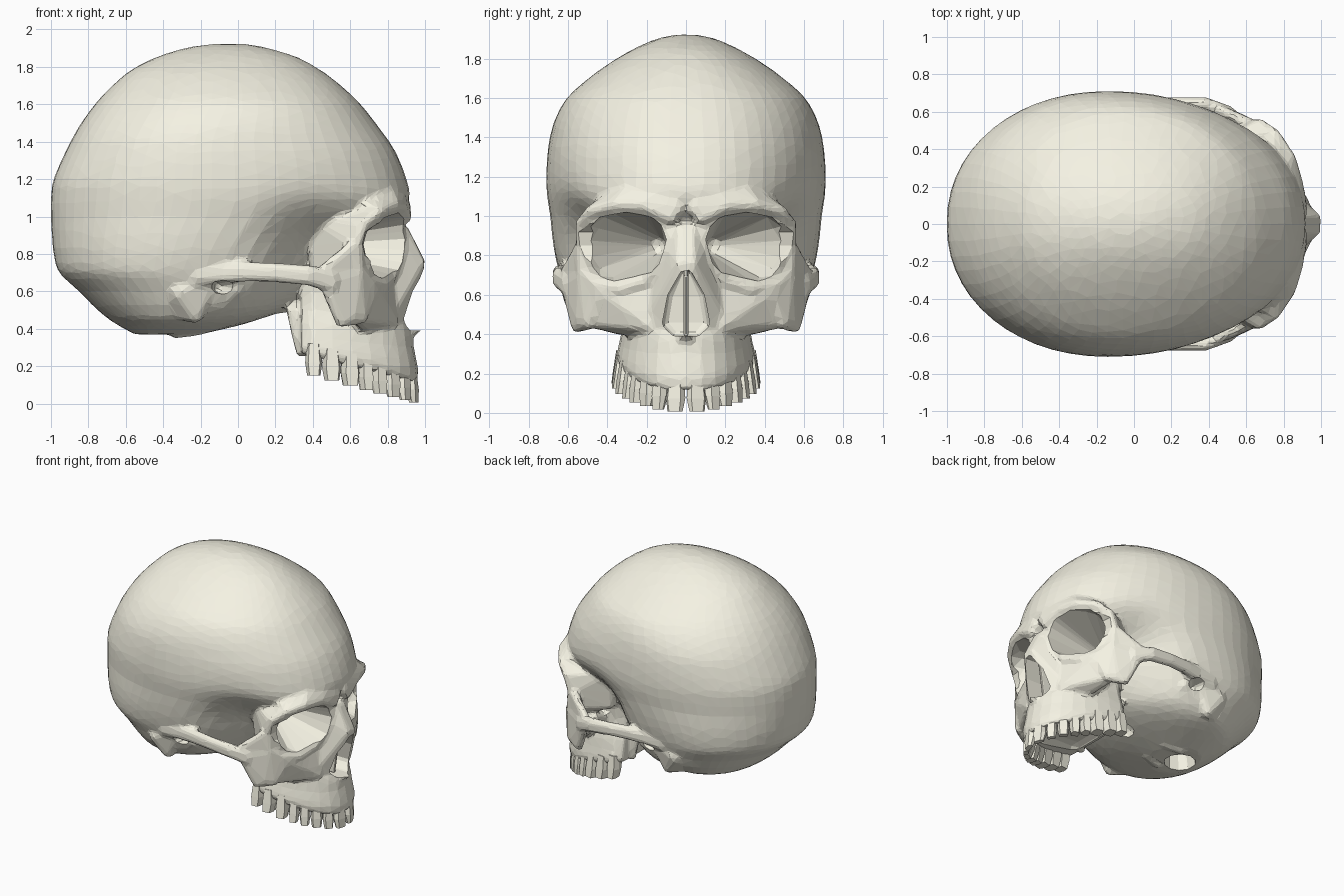
import bpy, bmesh, math
from mathutils import Vector

if "Cube" in bpy.data.objects:
    bpy.data.objects.remove(bpy.data.objects["Cube"])

tmp = bmesh.new()
bmesh.ops.create_icosphere(tmp, subdivisions=2, radius=1)
BALL = [v.co.copy() for v in tmp.verts]
tmp.free()
ivory = bpy.data.materials.new("ivory")
ivory.diffuse_color = (.91, .89, .77, 1)
ivory.use_nodes = True
ivory.node_tree.nodes["Principled BSDF"].inputs["Base Color"].default_value = ivory.diffuse_color

def hull(bm, balls, mirror=True):
    """Convex hull round a set of balls (x, y, z, r), mirrored across y."""
    for s in ((1, -1) if mirror else (1,)):
        part = bmesh.new()
        for x, y, z, r in balls:
            for d in BALL:
                part.verts.new(Vector((x, y * s, z)) + d * r)
        bmesh.ops.convex_hull(part, input=part.verts[:])
        loose = [v for v in part.verts if not v.link_faces]
        bmesh.ops.delete(part, geom=loose, context='VERTS')
        bmesh.ops.recalc_face_normals(part, faces=part.faces[:])
        me = bpy.data.meshes.new("part")
        part.to_mesh(me)
        part.free()
        bm.from_mesh(me)
        bpy.data.meshes.remove(me)

def chain(bm, balls, tall=0):
    up = [[(x, y, z + tall, r), (x, y, z - tall, r)] for x, y, z, r in balls]
    for a, b in zip(up, up[1:]):
        hull(bm, a + b)

def both(balls):
    return balls + [(x, -y, z, r) for x, y, z, r in balls]

def loft(bm, rings):
    vs = [[bm.verts.new(p) for p in ring] for ring in rings]
    n = len(vs[0])
    faces = [bm.faces.new(vs[0]), bm.faces.new(vs[-1])]
    for a, b in zip(vs, vs[1:]):
        for i in range(n):
            faces.append(bm.faces.new((a[i], a[(i + 1) % n], b[(i + 1) % n], b[i])))
    bmesh.ops.recalc_face_normals(bm, faces=faces)

def make(name, bm):
    me = bpy.data.meshes.new(name)
    bm.to_mesh(me)
    bm.free()
    me.materials.append(ivory)
    ob = bpy.data.objects.new(name, me)
    bpy.context.collection.objects.link(ob)
    return ob

def spow(v, e):
    return math.copysign(abs(v) ** e, v)

def smooth_rows(rows, steps=4):
    """Catmull-Rom interpolation between rows of numbers."""
    rows = [Vector(r) for r in rows]
    out = []
    for i in range(len(rows) - 1):
        a, b, c, d = rows[max(i - 1, 0)], rows[i], rows[i + 1], rows[min(i + 2, len(rows) - 1)]
        for t in [k / steps for k in range(steps)]:
            out.append(b + (c - a) * t / 2 + (a - b * 2.5 + c * 2 - d / 2) * t * t
                       + (b * 1.5 - a / 2 - c * 1.5 + d / 2) * t ** 3)
    return out + [rows[-1]]

bone = bmesh.new()
# Braincase: horizontal sections (z, back x, front x, half width)
sections = [(.37, -.55, -.2, .2), (.43, -.66, .05, .46), (.5, -.75, .25, .55),
            (.6, -.85, .45, .6), (.7, -.955, .57, .64), (.8, -.985, .66, .665),
            (.9, -.995, .75, .68), (1.0, -1.0, .86, .69), (1.1, -1.0, .915, .705),
            (1.2, -.985, .9, .71), (1.35, -.92, .84, .70), (1.48, -.85, .75, .67),
            (1.6, -.765, .655, .605), (1.7, -.67, .55, .495), (1.78, -.575, .445, .385),
            (1.85, -.44, .32, .265), (1.9, -.28, .16, .15), (1.922, -.14, .04, .05)]
rings = []
for z, xb, xf, w in smooth_rows(sections):
    xc = (xb + xf) / 2 + (-.1 if .5 < z < 1.6 else 0) * min(1, (z - .5) * 5, (1.6 - z) * 5)
    ring = []
    for i in range(56):
        t = math.tau * i / 56
        c, s = spow(math.cos(t), .96), spow(math.sin(t), .94)
        x = xc + (xf - xc if c > 0 else xc - xb) * c
        dent = .33 * math.exp(-((x - .43) / .24) ** 2 - ((z - .78) / .23) ** 2)
        dent += .25 * math.exp(-((x - .36) / .22) ** 2 - ((z - .55) / .13) ** 2)
        ring.append((x, w * s * (1 - dent), z))
    rings.append(ring)
loft(bone, rings)

# Upper jaw: arched sections (z, slope, front x, half width)
rings = []
for z, k, xf, w in smooth_rows([(.12, .25, .955, .335), (.18, .2, .965, .355), (.3, .1, .94, .34),
                                (.4, .05, .925, .325), (.5, 0, .86, .3), (.6, 0, .82, .29),
                                (.7, 0, .78, .3)], 2):
    pts = []
    for i in range(17):
        t = math.pi * (i / 16 - .5)
        pts.append((.4 + (xf - .4) * math.cos(t), w * spow(math.sin(t), .9)))
    pts += [(.34, w * .88), (.33, 0), (.34, -w * .88)]
    rings.append([(x, y, z + k * (.93 - x)) for x, y in pts])
loft(bone, rings)

# Nose bridge and spine
hull(bone, both([(.88, .03, .93, .03), (.98, .035, .755, .02), (.84, .09, .86, .035),
                 (.82, .16, .5, .04), (.97, .03, .7, .02), (.86, .09, .42, .035),
                 (.6, .02, .7, .1), (.6, .02, .88, .1)]), False)
hull(bone, [(.86, .05, .37, .04), (.86, -.05, .37, .04), (.965, 0, .395, .018)], False)

# Eye socket rims, solid socket block and brow
rim = [(.885, .08, 1.0, .045), (.87, .2, 1.055, .04), (.83, .35, 1.06, .038),
       (.75, .475, 1.025, .036), (.67, .53, .96, .034), (.63, .53, .85, .032),
       (.64, .52, .72, .036), (.7, .45, .645, .036), (.77, .33, .63, .036),
       (.81, .2, .67, .036), (.85, .12, .78, .036), (.865, .08, .9, .036)]
chain(bone, rim)
hull(bone, [(x - .02, y, z, r - .01) for x, y, z, r in rim] +
     [(.42, .37, .98, .03), (.42, .35, .72, .03), (.4, .1, .9, .05)])
hull(bone, [(.88, .05, 1.04, .048), (.865, .22, 1.06, .04), (.83, .35, 1.065, .035),
            (.74, .47, 1.03, .03), (.86, .05, 1.2, .02), (.79, .25, 1.2, .02), (.58, .4, 1.1, .03)])

# Cheekbones and arches
hull(bone, [(.64, .52, .70, .035), (.72, .42, .62, .035), (.61, .535, .47, .03),
            (.66, .49, .46, .035), (.46, .605, .655, .035), (.55, .555, .435, .03)])
hull(bone, [(.63, .53, .86, .03), (.64, .52, .72, .03), (.45, .612, .71, .03), (.6, .535, .6, .03)])
hull(bone, [(.8, .17, .62, .035), (.76, .3, .61, .035), (.72, .42, .61, .035), (.63, .5, .47, .035),
            (.83, .18, .44, .03), (.68, .28, .42, .035), (.52, .3, .58, .04), (.52, .4, .62, .03)])
chain(bone, [(.5, .595, .65, .04), (.38, .642, .685, .036), (.2, .645, .7, .032),
             (.05, .63, .705, .034), (-.08, .61, .7, .04), (-.22, .6, .69, .045)], .02)

# Mastoids, condyles, central base and wing plates
hull(bone, [(-.3, .55, .6, .08), (-.23, .54, .475, .045), (-.13, .57, .67, .04), (-.35, .47, .5, .05)])
hull(bone, [(-.02, .52, .62, .06), (-.02, .35, .5, .05), (-.1, .5, .55, .05)])
hull(bone, [(-.33, .13, .385, .04), (-.2, .1, .4, .035), (-.25, .1, .5, .05)])
hull(bone, [(-.1, 0, .5, .09), (.2, 0, .6, .1), (.5, 0, .62, .1)], False)
hull(bone, [(.38, .14, .52, .03), (.33, .19, .27, .022), (.42, .17, .29, .03), (.28, .2, .5, .025)])
skull = make("skull_bone", bone)

# Cutters: sockets, nasal opening, palate, rear nasal passage, foramen, ear canals
cut, side = bmesh.new(), bmesh.new()
hull(cut, [(.95, .24, .885, .14), (.76, .37, .875, .14), (.76, .37, .805, .135),
           (.95, .25, .81, .13), (1.1, .3, .86, .14), (.4, .15, .85, .05)])
hull(cut, both([(x, y, z, r) for x in (.66, 1.15) for y, z, r in
                ((.008, .70, .025), (.055, .59, .04), (.075, .46, .045), (.05, .43, .04))]), False)
hull(cut, both([(.74, .07, -.05, .1), (.74, .07, .13, .1),
                (.42, .13, -.05, .1), (.42, .13, .18, .1)]), False)
hull(cut, [(.1, 0, .4, .08), (.5, 0, .43, .08), (.1, 0, .42, .08)], False)
hull(cut, [(-.44, 0, .25, .13), (-.42, 0, .5, .1)], False)
hull(cut, [(-.13, .75, .62, .04), (-.06, .6, .62, .04), (-.1, .55, .62, .03)])
hull(side, [(.81, .38, .85, .13), (.78, .65, .85, .13)])
cutters = [make("cavity_cutter", cut), make("socket_side_cutter", side)]

# Fuse, carve, then reduce to flat facets
m = skull.modifiers.new("fuse", 'REMESH')
m.mode, m.voxel_size = 'VOXEL', .015
m = skull.modifiers.new("soften", 'SMOOTH')
m.factor, m.iterations = .5, 5
for c in cutters:
    c.hide_render = True
    m = skull.modifiers.new("carve", 'BOOLEAN')
    m.operation, m.object = 'DIFFERENCE', c
m = skull.modifiers.new("facets", 'DECIMATE')
m.ratio = .05
dg = bpy.context.evaluated_depsgraph_get()
baked = bpy.data.meshes.new_from_object(skull.evaluated_get(dg))
skull.modifiers.clear()
skull.data = baked
baked.materials.clear()
baked.materials.append(ivory)
baked.polygons.foreach_set("use_smooth", [False] * len(baked.polygons))
for c in cutters:
    bpy.data.objects.remove(c)

# Nasal septum
sep = bmesh.new()
hull(sep, [(.62, 0, .4, .012), (.84, 0, .4, .012), (.88, 0, .69, .012), (.62, 0, .72, .012)], False)
make("nasal_septum", sep)

# Upper teeth spaced by arc length along the jaw: (width, root depth, edge depth)
kinds = [(.1, .07, .035), (.08, .07, .035), (.085, .08, .04), (.078, .09, .065),
         (.078, .09, .075), (.1, .1, .09), (.1, .1, .09), (.09, .09, .08)]

def arch(t):
    return Vector((.36 + .565 * math.cos(t), .315 * math.sin(t), 0))

ts = [math.pi / 2 * i / 400 for i in range(401)]
lengths = [0]
for a, b in zip(ts, ts[1:]):
    lengths.append(lengths[-1] + (arch(b) - arch(a)).length)
fit = lengths[-1] / sum(k[0] for k in kinds)
teeth = bmesh.new()
run = 0
for width, root, edge in kinds:
    w = width * fit
    t = ts[min(range(401), key=lambda i: abs(lengths[i] - run - w / 2))]
    run += w
    p = arch(t)
    along = (arch(t + .01) - arch(t - .01)).normalized()
    out = Vector((along.y, -along.x, 0))
    low = .003 + max(0, .93 - p.x) * .28
    for s in (1, -1):
        rows = []
        for h, wide in ((0, .8), (.4, 1.03), (1, .8)):
            d = edge + (root - edge) * min(1, h * 1.6)
            row = []
            for u, v in ((-.4, -.5), (.4, -.5), (.5, 0), (.34, .5), (-.34, .5), (-.5, 0)):
                q = p + along * u * w * wide + out * (v * d + .024 - .03 * h)
                row.append((q.x, q.y * s, low + .17 * h))
            rows.append(row)
        loft(teeth, rows)
make("upper_teeth", teeth)
